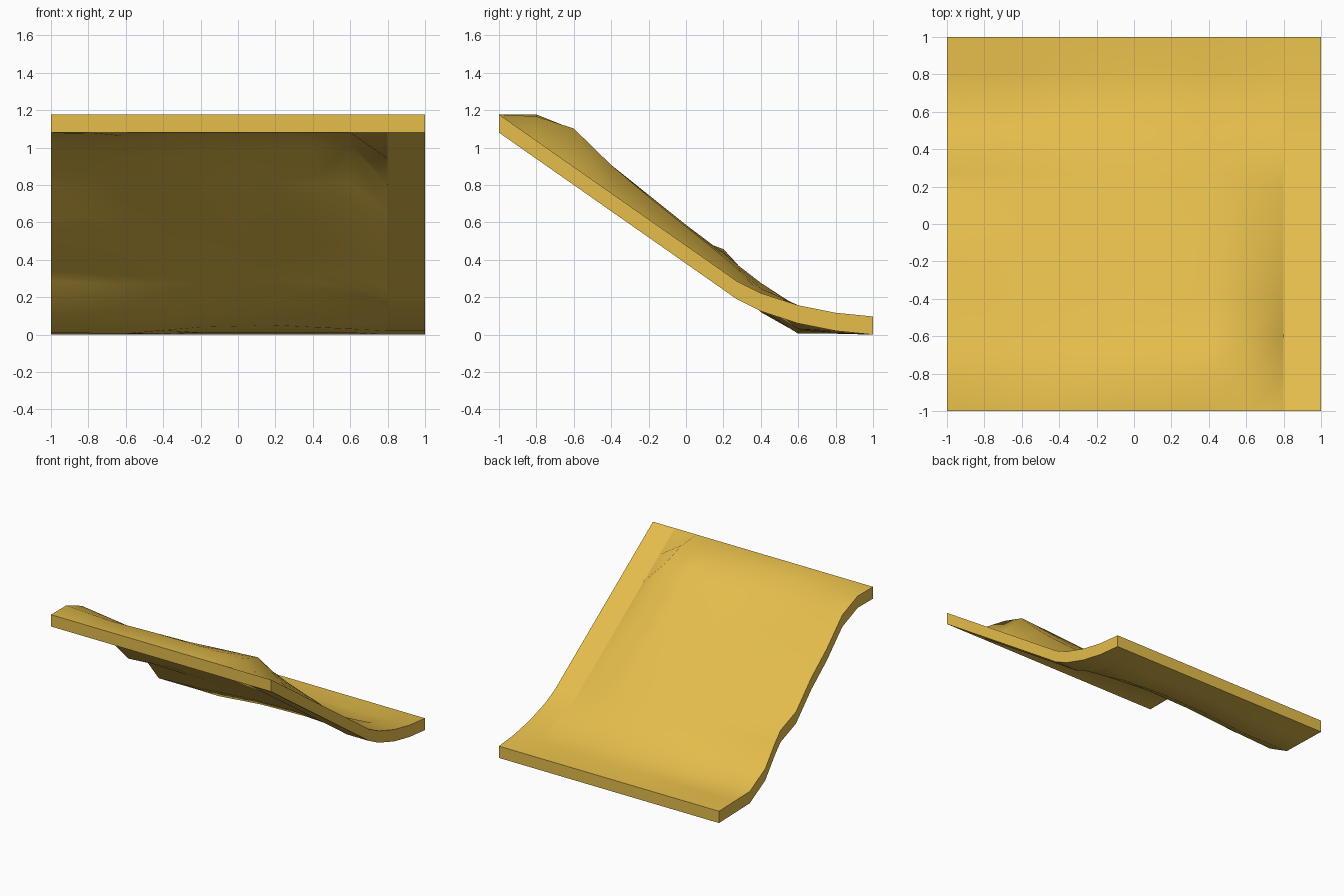
import bpy, bmesh

if "Cube" in bpy.data.objects:
    bpy.data.objects.remove(bpy.data.objects["Cube"])

# Height profiles of the top surface along y, at a few stations across x
ROWS = [-1, -0.8, -0.6, -0.4, -0.2, 0, 0.2, 0.27, 0.4, 0.6, 0.8, 1]
EDGE = [1.18, 1.04, 0.90, 0.76, 0.62, 0.48, 0.34, 0.29, 0.225, 0.16, 0.12, 0.10]
STATIONS = {
    -1.0: [1.18, 1.18, 1.10, 0.90, 0.74, 0.535, 0.46, 0.385, 0.22, 0.11, 0.105, 0.10],
    -0.6: [1.18, 1.16, 1.05, 0.90, 0.75, 0.57, 0.43, 0.37, 0.24, 0.105, 0.105, 0.10],
    -0.2: [1.18, 1.17, 1.05, 0.89, 0.74, 0.59, 0.43, 0.37, 0.27, 0.14, 0.11, 0.10],
    0.2: [1.18, 1.17, 1.08, 0.91, 0.75, 0.59, 0.44, 0.38, 0.28, 0.15, 0.11, 0.10],
    0.6: [1.18, 1.17, 1.105, 0.91, 0.74, 0.58, 0.42, 0.36, 0.25, 0.13, 0.11, 0.10],
    0.8: EDGE,
    1.0: EDGE,
}
COLS = [round(-1 + 0.2 * i, 1) for i in range(11)]
THICK = 0.097


def height(x, j):
    xs = sorted(STATIONS)
    for a, b in zip(xs, xs[1:]):
        if a <= x <= b:
            t = (x - a) / (b - a)
            return STATIONS[a][j] * (1 - t) + STATIONS[b][j] * t


# Wavy sloping slab: top sheet, matching underside, closed rim
bm = bmesh.new()
top = [[bm.verts.new((x, y, height(x, j))) for j, y in enumerate(ROWS)] for x in COLS]
low = [[bm.verts.new((v.co.x, v.co.y, v.co.z - THICK)) for v in col] for col in top]
for i in range(len(COLS) - 1):
    for j in range(len(ROWS) - 1):
        for g in (top, low):
            bm.faces.new((g[i][j], g[i + 1][j], g[i + 1][j + 1], g[i][j + 1]))


def rim(a, b):
    for k in range(len(a) - 1):
        bm.faces.new((a[k], a[k + 1], b[k + 1], b[k]))


for k in (0, -1):
    rim(top[k], low[k])
    rim([c[k] for c in top], [c[k] for c in low])
bmesh.ops.recalc_face_normals(bm, faces=bm.faces)

# Crisp crease where the waves meet the flat border strip
for e in bm.edges:
    if all(abs(v.co.x - 0.8) < 1e-4 for v in e.verts):
        e.smooth = False

# Rest on the ground
base = min(v.co.z for v in bm.verts)
for v in bm.verts:
    v.co.z -= base

mesh = bpy.data.meshes.new("sloping_sand_tile")
bm.to_mesh(mesh)
bm.free()
tile = bpy.data.objects.new("sloping_sand_tile", mesh)
bpy.context.collection.objects.link(tile)
mat = bpy.data.materials.new("sand")
mat.diffuse_color = (0.78, 0.51, 0.07, 1)
mat.use_nodes = True
mat.node_tree.nodes["Principled BSDF"].inputs["Base Color"].default_value = mat.diffuse_color
mesh.materials.append(mat)

bpy.context.view_layer.objects.active = tile
tile.select_set(True)
bpy.ops.object.shade_smooth_by_angle(angle=0.7)
for e in mesh.edges:
    if all(abs(mesh.vertices[v].co.x - 0.8) < 1e-4 for v in e.vertices):
        e.use_edge_sharp = True
